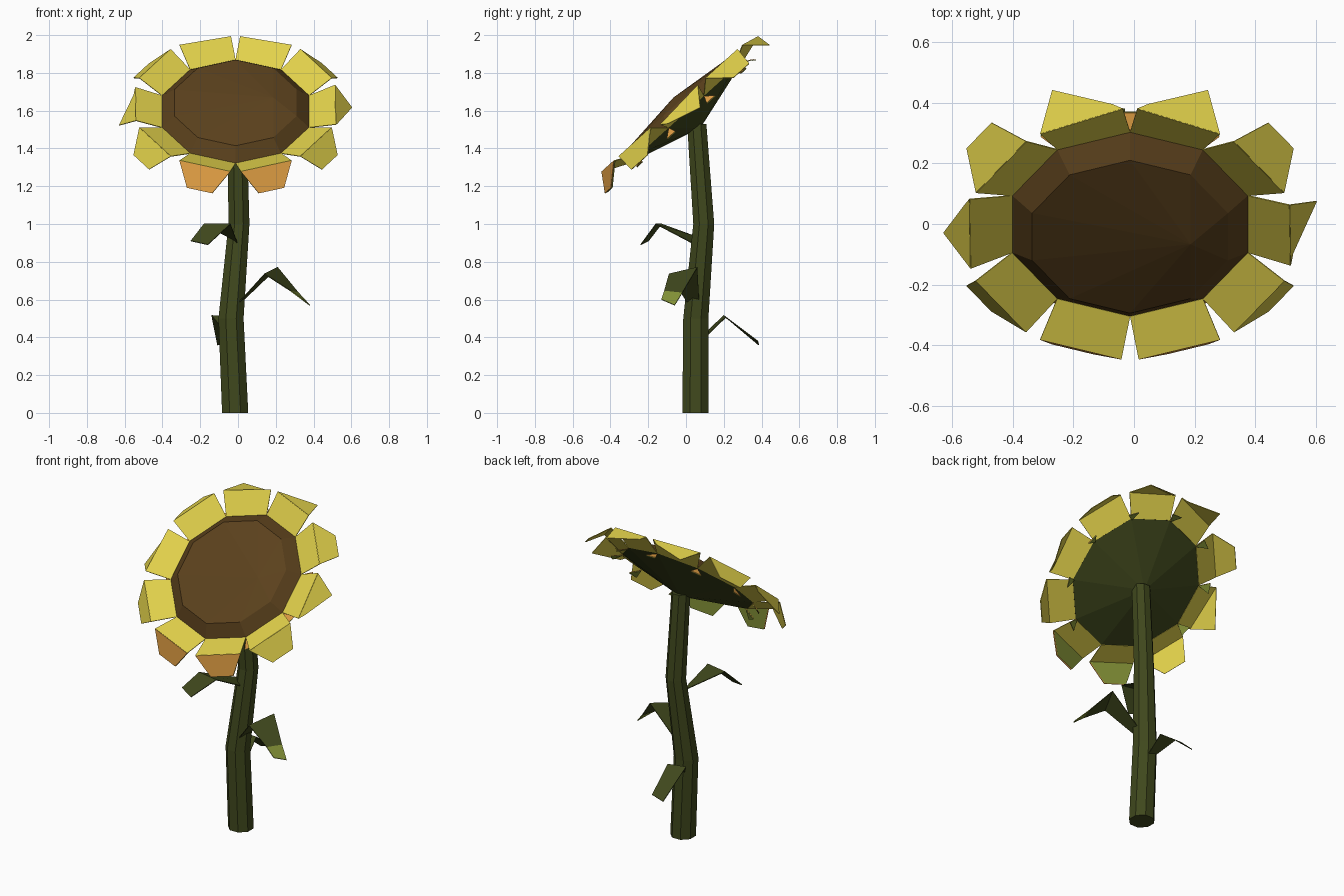
import bpy, bmesh, math
from mathutils import Vector, Matrix

if "Cube" in bpy.data.objects:
    bpy.data.objects.remove(bpy.data.objects["Cube"])


def material(name, rgb):
    m = bpy.data.materials.new(name)
    m.use_nodes = True
    m.diffuse_color = (*rgb, 1)
    m.node_tree.nodes["Principled BSDF"].inputs["Base Color"].default_value = (*rgb, 1)
    return m


YELLOW = material("petal yellow", (0.76, 0.64, 0.07))
ORANGE = material("petal orange", (0.78, 0.36, 0.06))
BROWN = material("seed brown", (0.105, 0.053, 0.012))
GREEN = material("stem green", (0.05, 0.064, 0.012))
LIGHT = material("light green", (0.24, 0.3, 0.04))


def build(name, verts, faces, mat, thickness=0, closed=False):
    mesh = bpy.data.meshes.new(name)
    mesh.from_pydata([tuple(v) for v in verts], [], faces)
    mesh.materials.append(mat)
    if closed:
        bm = bmesh.new()
        bm.from_mesh(mesh)
        bmesh.ops.recalc_face_normals(bm, faces=bm.faces)
        bm.to_mesh(mesh)
        bm.free()
    ob = bpy.data.objects.new(name, mesh)
    bpy.context.collection.objects.link(ob)
    if thickness:
        mod = ob.modifiers.new("thickness", 'SOLIDIFY')
        mod.thickness = thickness
        mod.offset = 0
    return ob


# Tilted head frame: clockwise angle from the top, radius and height above the disc
CENTRE = Vector((-0.013, 0, 1.595))
TILT = Matrix.Rotation(math.radians(42), 3, 'X')


def head(angle, r, h):
    a = math.radians(angle)
    return CENTRE + TILT @ Vector((r * math.sin(a), r * math.cos(a), h))


def ring(r, h):
    return [head(36 * i, r, h) for i in range(10)]


def band(a, b, n):
    return [(a + i, a + (i + 1) % n, b + (i + 1) % n, b + i) for i in range(n)]


def fan(a, tip, n):
    return [(a + i, a + (i + 1) % n, tip) for i in range(n)]


# Seed disc with a bevelled rim and an off-centre peak
build("seed_disc", ring(0.41, 0) + ring(0.34, 0.063) + [head(90, 0.2, 0.1)],
      band(0, 10, 10) + fan(10, 20, 10), BROWN)

# Cone behind the disc
build("head_back", ring(0.41, -0.001) + [head(0, 0, -0.115)], fan(0, 10, 10), GREEN)

# Petals: rising base, then a folded tip; some tips are skewed to one side
skew = {18: 1, 90: -1, 270: -1, 342: -1}
for k in range(10):
    a = 18 + 36 * k
    s = skew.get(a, 0)
    crest, end = [], []
    for side in (-1, 1):
        if s == -side:
            crest.append(head(a + side * 15.5, 0.55, 0.04))
            end.append(head(a + side * 12, 0.55, 0.016))
        else:
            crest.append(head(a + side * 15, 0.545, 0.062))
            end.append(head(a + side * 6.5, 0.62, -0.035))
    base = [head(a - 18, 0.41, 0), head(a + 18, 0.41, 0)]
    low = a in (162, 198)
    build(f"petal_base_{k}", base + crest, [(0, 2, 3, 1)], YELLOW, 0.004)
    build(f"petal_tip_{k}", crest + end, [(0, 2, 3, 1)], ORANGE if low else YELLOW, 0.004)
    if low:
        # Green lining under the two lowest tips
        shift = head(a, 0, 0) - head(a, 0.006, 0.005)
        build(f"petal_lining_{k}", [v + shift for v in crest + end], [(0, 1, 3, 2)], LIGHT)
    if a != 162:
        # Small wedge in the gap beside each petal, orange above and green below
        for part, mat, drop in (("gap", ORANGE, 0), ("gap_lining", LIGHT, 0.005)):
            wedge = [head(a + 18, 0.405, -0.004 - drop)]
            wedge += [head(a + 18 + d, 0.46, -0.04 - drop) for d in (-4, 4)]
            build(f"petal_{part}_{k}", wedge, [(0, 1, 2)], mat, 0.003)

# Bent eight-sided stem
path = [(-0.015, 0.05, 0, 0.075), (-0.037, 0.052, 0.5, 0.072),
        (0.005, 0.094, 1.0, 0.06), (-0.005, 0.057, 1.53, 0.055)]
SIDES = 8
verts, faces = [], []
for i, (x, y, z, r) in enumerate(path):
    for j in range(SIDES):
        t = math.tau * (j + 0.5) / SIDES
        verts.append((x + r * math.cos(t), y + r * math.sin(t), z))
    if i:
        faces += band((i - 1) * SIDES, i * SIDES, SIDES)
faces += [tuple(range(SIDES)), tuple(range(3 * SIDES, 4 * SIDES))]
build("stem", verts, faces, GREEN, closed=True)

# Folded leaves: base pair, crest pair, tip pair, and a paler end on one leaf
leaves = {
    "left_leaf": [(0.0, 0.07, 0.57), (0.0, 0.01, 0.58), (0.21, 0.06, 0.77),
                  (0.14, -0.09, 0.735), (0.32, -0.02, 0.635), (0.28, -0.115, 0.645),
                  (0.38, -0.06, 0.57), (0.34, -0.13, 0.6)],
    "right_leaf": [(-0.05, 0.06, 0.93), (0.0, 0.05, 0.89), (-0.18, -0.13, 1.0),
                   (-0.04, -0.16, 1.0), (-0.25, -0.2, 0.91), (-0.16, -0.24, 0.89)],
    "back_leaf": [(-0.06, 0.1, 0.42), (-0.01, 0.1, 0.4), (-0.14, 0.2, 0.515),
                  (-0.02, 0.21, 0.505), (-0.11, 0.385, 0.36), (-0.03, 0.38, 0.38)],
}
for name, pts in leaves.items():
    quads = [(i, i + 1, i + 3, i + 2) for i in range(0, len(pts) - 2, 2)]
    leaf = build(name, pts, quads, GREEN, 0.005)
    leaf.data.materials.append(LIGHT)
    for face in leaf.data.polygons[2:]:
        face.material_index = 1
